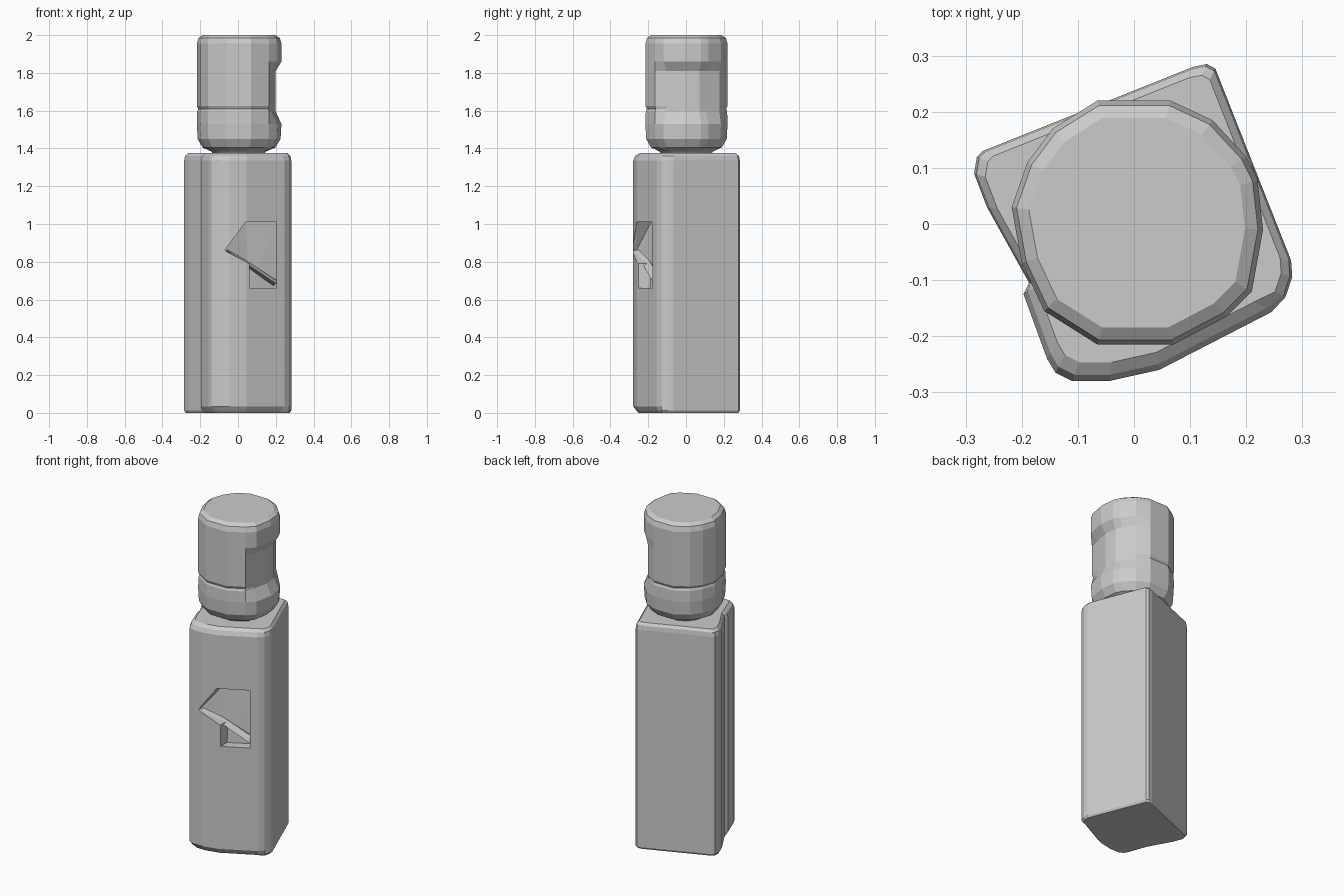
import bpy
import bmesh
from mathutils import Vector

cube = bpy.data.objects.get("Cube")
if cube:
    bpy.data.objects.remove(cube, do_unlink=True)

grey = bpy.data.materials.new("plain grey")
grey.use_nodes = True
GREY = (0.6, 0.6, 0.6, 1)
grey.diffuse_color = GREY
grey.node_tree.nodes["Principled BSDF"].inputs["Base Color"].default_value = GREY


def loft(name, rings, triangulate=False):
    """Skin a closed solid through rings with equal point counts."""
    bm = bmesh.new()
    rows = [[bm.verts.new(p) for p in ring] for ring in rings]
    count = len(rows[0])
    for low, high in zip(rows, rows[1:]):
        for i in range(count):
            j = (i + 1) % count
            bm.faces.new((low[i], low[j], high[j], high[i]))
    bm.faces.new(rows[0][::-1])
    bm.faces.new(rows[-1])
    if triangulate:
        bmesh.ops.triangulate(bm, faces=bm.faces[:])
    bmesh.ops.recalc_face_normals(bm, faces=bm.faces[:])
    mesh = bpy.data.meshes.new(name)
    bm.to_mesh(mesh)
    bm.free()
    mesh.materials.append(grey)
    obj = bpy.data.objects.new(name, mesh)
    bpy.context.collection.objects.link(obj)
    return obj


# Cabinet: turned square footprint with a front panel seam on its left side
footprint = [(.105, .28), (.13, .285), (.145, .277), (.28, -.065), (.282, -.095),
             (.27, -.13), (.245, -.157), (.045, -.26), (-.045, -.28), (-.11, -.28),
             (-.14, -.265), (-.155, -.24), (-.197, -.125), (-.187, -.105),
             (-.262, .03), (-.285, .09), (-.28, .12), (-.27, .13)][::-1]


def cabinet_ring(z, scale, front_scale):
    ring = []
    for x, y in footprint:
        s = front_scale if y < -.12 and x < .26 else scale
        ring.append((x * s, y * s, z))
    return ring


cabinet = loft("cabinet", [cabinet_ring(*row) for row in (
    (0, .97, .90), (.012, 1, .94), (.035, 1, 1), (1.335, 1, 1),
    (1.36, .985, .96), (1.375, .93, .88))])

# Dispenser niche: (x, z, depth of the back wall in y)
niche = [(-.07, .86, -.262), (.06, .79, -.185), (.06, .66, -.19),
         (.205, .66, -.115), (.205, 1.01, -.105), (.04, 1.01, -.185)]
cutter = loft("niche_cutter", [[(x, -.4, z) for x, z, y in niche],
                               [(x, y, z) for x, z, y in niche]], True)
cutter.hide_render = True
cut = cabinet.modifiers.new("niche", 'BOOLEAN')
cut.operation = 'DIFFERENCE'
cut.solver = 'EXACT'
cut.object = cutter
bpy.context.view_layer.objects.active = cabinet
bpy.ops.object.modifier_apply(modifier=cut.name)
bpy.data.objects.remove(cutter, do_unlink=True)

# Tap: slanted bar across the niche
start, end = Vector((-.06, -.262, .86)), Vector((.2, -.16, .685))


def bar_end(p, width):
    return [p + Vector(o) for o in ((0, -.01, 0), (width, .03, width),
                                    (0, .08, 0), (-width, .03, -width))]


loft("tap", [bar_end(start, .008), bar_end(end, .012)])

# Bottle: faceted round with a waist groove and a flat grip on its right side
outline = [(.065, .22), (.14, .185), (.2, .12), (.22, .08), (.23, -.01),
           (.21, -.12), (.165, -.165), (.07, -.215), (-.065, -.215), (-.16, -.155),
           (-.2, -.07), (-.218, .03), (-.19, .11), (-.145, .17), (-.065, .22)][::-1]
grip_planes = [(Vector((.977, -.214)), .1965), (Vector((.872, .49)), .203)]


def bottle_ring(z, scale, grip=False):
    ring = []
    for point in outline:
        p = Vector(point) * scale
        for normal, limit in grip_planes if grip else ():
            reach = p.dot(normal)
            if reach > limit:
                p *= limit / reach
        ring.append((p.x, p.y, z))
    return ring


loft("bottle", [bottle_ring(*row) for row in (
    (1.36, .55), (1.385, .66), (1.405, .86), (1.45, .98), (1.53, 1),
    (1.595, .99, True), (1.61, .965, True), (1.625, 1, True), (1.81, 1, True),
    (1.86, 1), (1.955, 1), (1.985, .96), (2, .86))])
